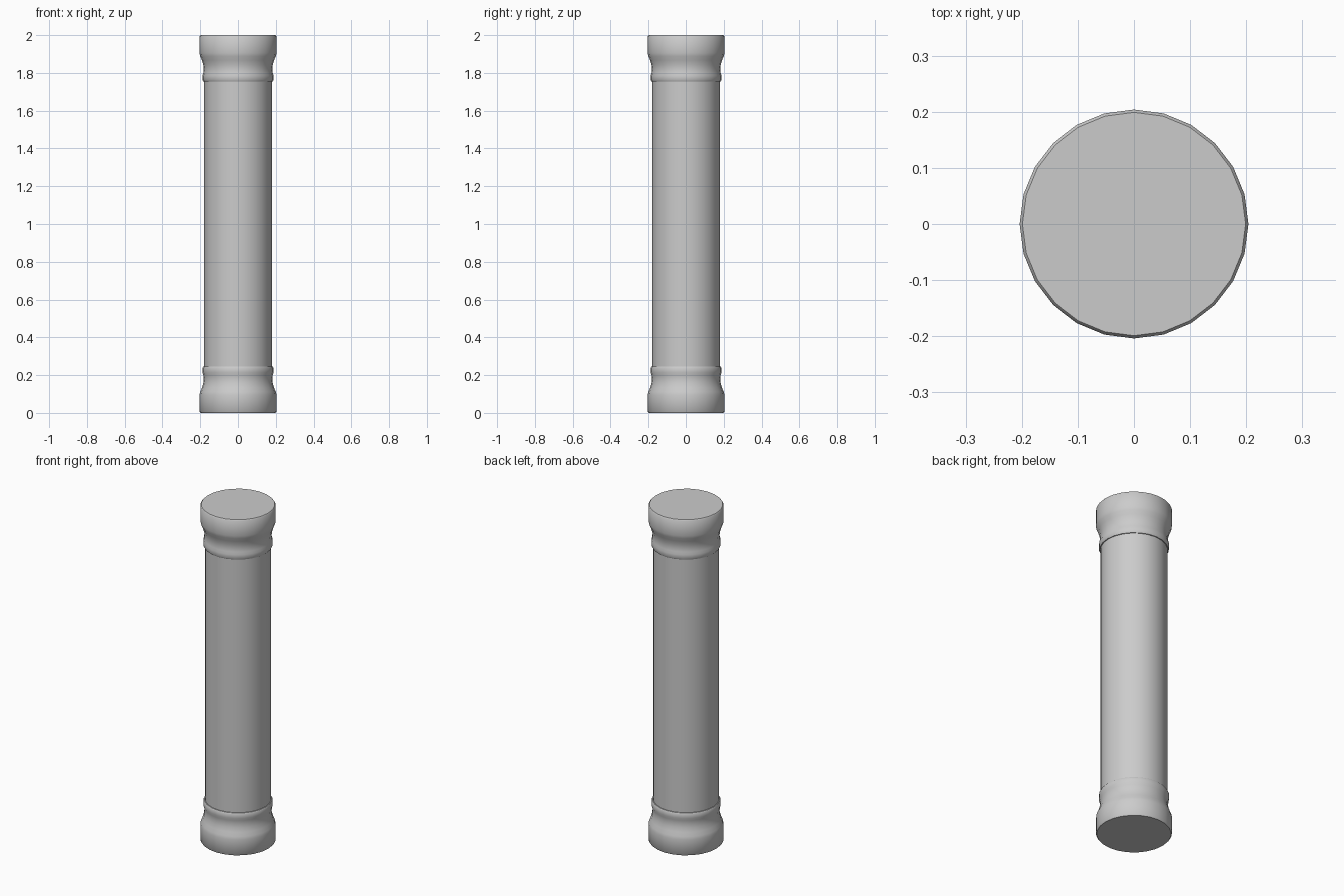
import bpy, bmesh, math

if "Cube" in bpy.data.objects:
    bpy.data.objects.remove(bpy.data.objects["Cube"])

SIDES = 24


def lathe(name, profile):
    """Closed solid of revolution about z from (radius, height) points, bottom to top."""
    bm = bmesh.new()
    rings = []
    for r, z in profile:
        rings.append([bm.verts.new((r * math.cos(2 * math.pi * i / SIDES),
                                    r * math.sin(2 * math.pi * i / SIDES), z))
                      for i in range(SIDES)])
    for low, high in zip(rings, rings[1:]):
        for i in range(SIDES):
            j = (i + 1) % SIDES
            bm.faces.new((low[i], low[j], high[j], high[i]))
    bm.faces.new(rings[0][::-1])
    bm.faces.new(rings[-1])
    mesh = bpy.data.meshes.new(name)
    bm.to_mesh(mesh)
    bm.free()
    obj = bpy.data.objects.new(name, mesh)
    bpy.context.collection.objects.link(obj)
    bpy.ops.object.select_all(action='DESELECT')
    obj.select_set(True)
    bpy.context.view_layer.objects.active = obj
    bpy.ops.object.shade_smooth_by_angle(angle=math.radians(40))
    return obj


# Flared end moulding: foot, concave neck, collar ring
moulding = [(0.199, 0.0), (0.204, 0.006), (0.204, 0.095), (0.2, 0.112),
            (0.191, 0.133), (0.184, 0.158), (0.182, 0.18), (0.184, 0.2),
            (0.188, 0.215), (0.188, 0.238), (0.184, 0.245)]

lathe("column_base", moulding)
lathe("column_capital", [(r, 2 - z) for r, z in reversed(moulding)])

# Plain shaft between the collars
lathe("column_shaft", [(0.179, 0.24), (0.179, 1.76)])
